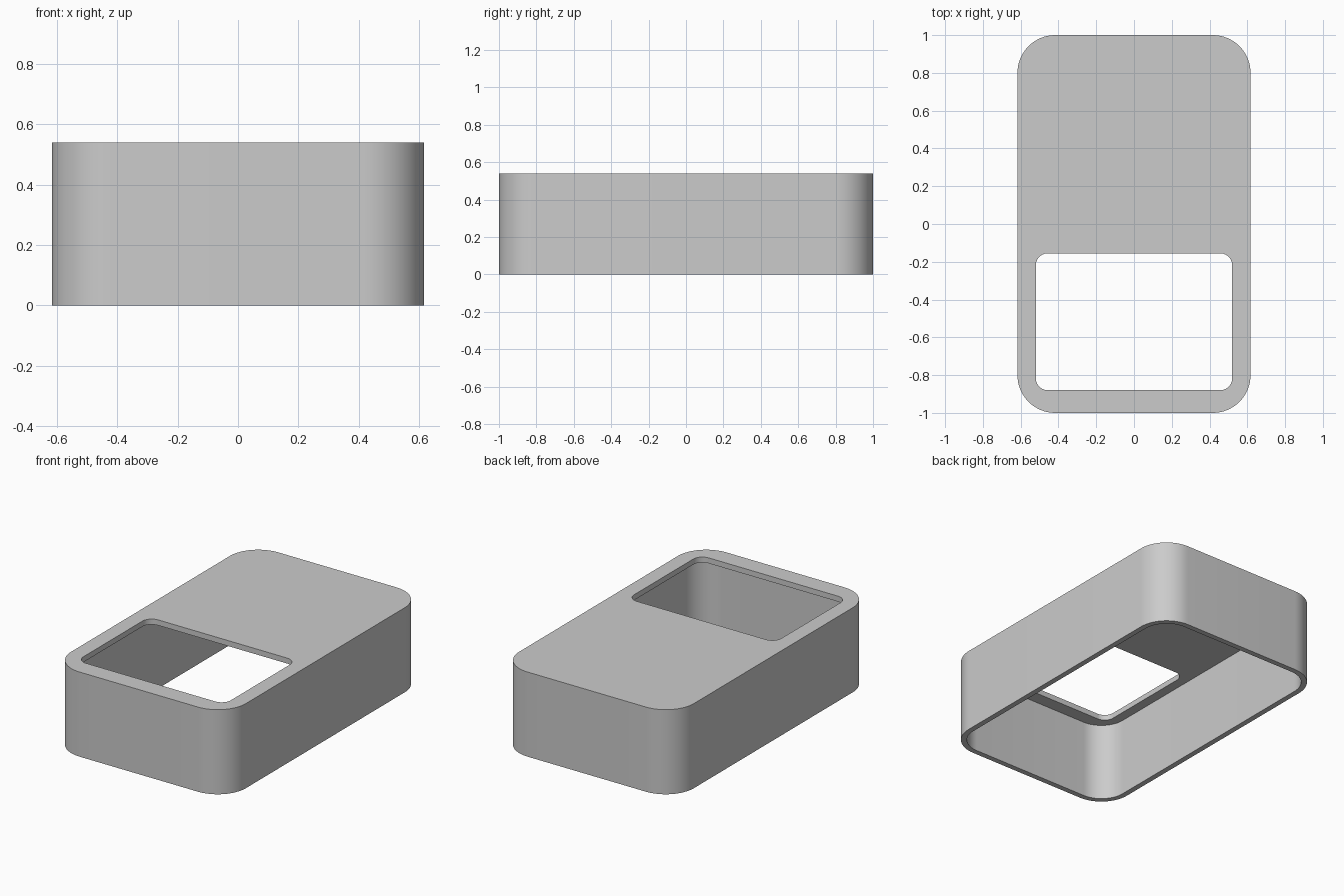
import bpy
import bmesh
from math import sin, cos, pi

cube = bpy.data.objects.get("Cube")
if cube:
    bpy.data.objects.remove(cube, do_unlink=True)

HALF_X, HALF_Y, HEIGHT = 0.617, 1.0, 0.54
WALL, CORNER, STEPS = 0.035, 0.2, 16


def rounded_ring(bm, x, y_min, y_max, radius, z):
    """Closed loop of vertices around a rounded rectangle."""
    corners = [(x, y_max), (-x, y_max), (-x, y_min), (x, y_min)]
    ring = []
    for i, (cx, cy) in enumerate(corners):
        ox = cx - radius if cx > 0 else cx + radius
        oy = cy - radius if cy == y_max else cy + radius
        for s in range(STEPS + 1):
            a = (i + s / STEPS) * pi / 2
            ring.append(bm.verts.new((ox + radius * cos(a), oy + radius * sin(a), z)))
    return ring


def bridge(bm, a, b):
    for i in range(len(a)):
        j = (i + 1) % len(a)
        bm.faces.new((a[i], a[j], b[j], b[i]))


# Outlines of the outer shell, the window and the hollow inside
outer = (HALF_X, -HALF_Y, HALF_Y, CORNER)
window = (0.52, -0.88, -0.155, 0.065)
cavity = (HALF_X - WALL, WALL - HALF_Y, HALF_Y - WALL, CORNER - WALL)

# Walk once around the wall section: outside, top, window edge, ceiling, inside, rim
bm = bmesh.new()
section = [(outer, 0), (outer, HEIGHT), (window, HEIGHT),
           (window, HEIGHT - WALL), (cavity, HEIGHT - WALL), (cavity, 0)]
rings = [rounded_ring(bm, *shape, z) for shape, z in section]
for i, ring in enumerate(rings):
    bridge(bm, ring, rings[(i + 1) % len(rings)])
bmesh.ops.recalc_face_normals(bm, faces=bm.faces)

mesh = bpy.data.meshes.new("cover_shell")
bm.to_mesh(mesh)
bm.free()
shell = bpy.data.objects.new("cover_shell", mesh)
bpy.context.collection.objects.link(shell)

# Plain grey
grey = bpy.data.materials.new("plain_grey")
grey.use_nodes = True
colour = (0.6, 0.6, 0.6, 1)
grey.diffuse_color = colour
grey.node_tree.nodes["Principled BSDF"].inputs["Base Color"].default_value = colour
mesh.materials.append(grey)

bpy.ops.object.select_all(action="DESELECT")
shell.select_set(True)
bpy.context.view_layer.objects.active = shell
bpy.ops.object.shade_smooth_by_angle(angle=pi / 6)
